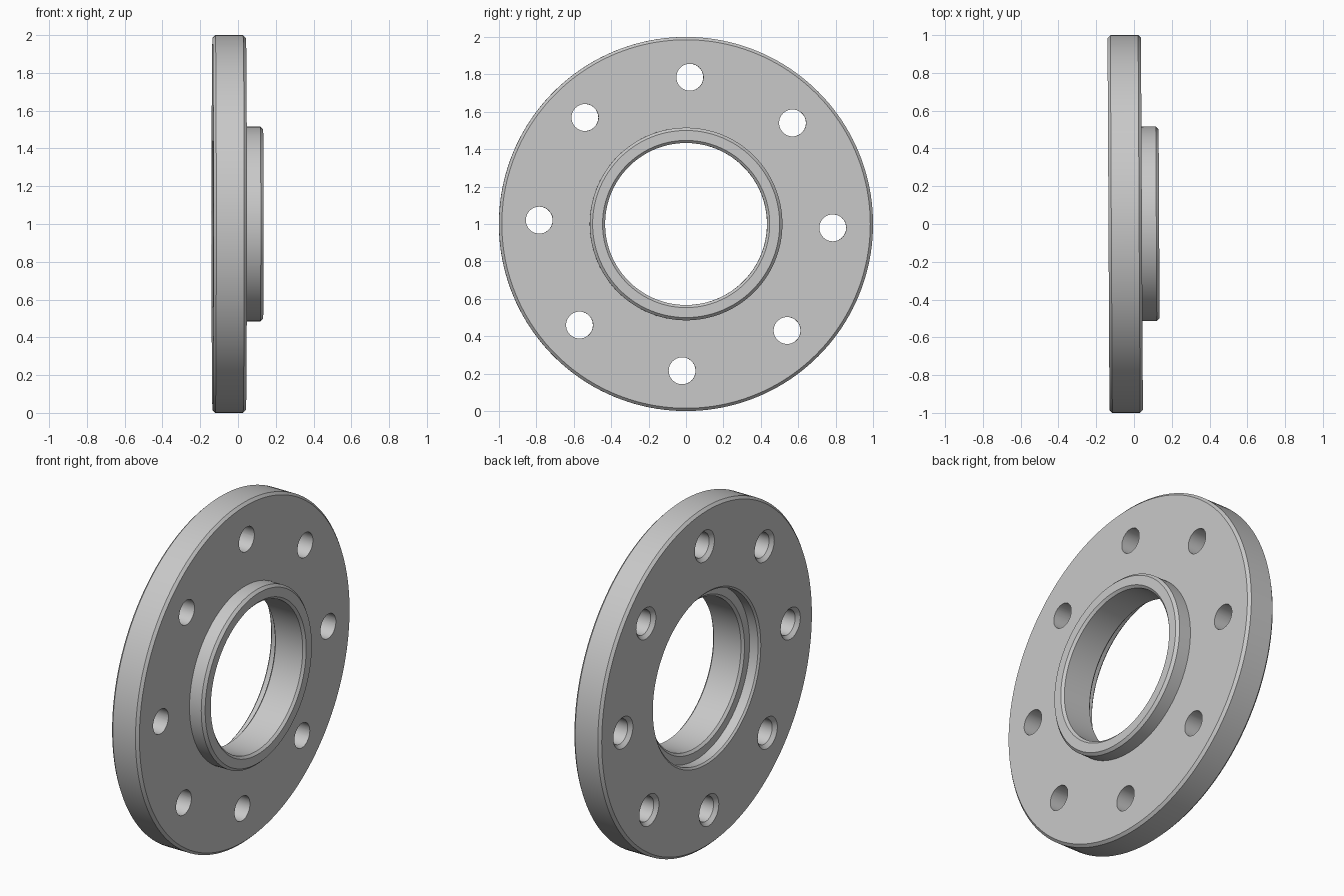
import bpy
import bmesh
import math
from mathutils import Matrix

cube = bpy.data.objects.get("Cube")
if cube:
    bpy.data.objects.remove(cube, do_unlink=True)

steel = bpy.data.materials.new("steel grey")
steel.use_nodes = True
GREY = (0.58, 0.58, 0.58, 1)
steel.diffuse_color = GREY
steel.node_tree.nodes["Principled BSDF"].inputs["Base Color"].default_value = GREY


def lathe(bm, profile, segments, place=Matrix()):
    """Revolve a closed (x, radius) profile about the x axis."""
    rings = []
    for i in range(segments):
        a = 2 * math.pi * i / segments
        rings.append([bm.verts.new(place @ Matrix.Rotation(a, 4, 'X').to_3x3().to_4x4()
                                   @ Matrix.Translation((x, 0, r)).translation)
                      for x, r in profile])
    n = len(profile)
    for i in range(segments):
        p, q = rings[i], rings[(i + 1) % segments]
        for j in range(n):
            k = (j + 1) % n
            bm.faces.new((p[j], p[k], q[k], q[j]))
    return rings


def make_object(name, bm):
    bmesh.ops.remove_doubles(bm, verts=bm.verts, dist=1e-5)
    bmesh.ops.recalc_face_normals(bm, faces=bm.faces)
    mesh = bpy.data.meshes.new(name)
    bm.to_mesh(mesh)
    bm.free()
    mesh.materials.append(steel)
    obj = bpy.data.objects.new(name, mesh)
    bpy.context.collection.objects.link(obj)
    return obj


# Flange body: chamfered disc, raised hub, bore and recess in the back face
bm = bmesh.new()
lathe(bm, [
    (-0.135, 0.985), (-0.12, 1.0), (0.027, 1.0), (0.042, 0.985),   # disc rim
    (0.042, 0.515), (0.118, 0.515), (0.133, 0.50),                 # hub
    (0.133, 0.447), (0.12, 0.433),                                 # bore mouth
    (-0.057, 0.433), (-0.07, 0.447),                               # bore inner edge
    (-0.07, 0.495), (-0.125, 0.495), (-0.135, 0.506),              # recess
], 160)
flange = make_object("flange", bm)

# Eight bolt holes, chamfered at the back face
bm = bmesh.new()
for i in range(8):
    a = math.radians(-1.5 + 45 * i)
    place = Matrix.Translation((0, 0.785 * math.cos(a), 0.785 * math.sin(a)))
    rings = lathe(bm, [(-0.155, 0.112), (-0.115, 0.072), (0.1, 0.072),
                       (0.1, 0.0), (-0.155, 0.0)], 40, place)
    # drop the degenerate faces along the axis
    bmesh.ops.remove_doubles(bm, verts=bm.verts, dist=1e-5)
axis_edges = [e for e in bm.edges if not e.link_faces]
bmesh.ops.delete(bm, geom=axis_edges, context='EDGES')
cutter = make_object("hole_cutter", bm)
cutter.hide_render = True

cut = flange.modifiers.new("bolt holes", 'BOOLEAN')
cut.operation = 'DIFFERENCE'
cut.solver = 'EXACT'
cut.object = cutter
bpy.context.view_layer.objects.active = flange
flange.select_set(True)
cutter.select_set(False)
bpy.ops.object.modifier_apply(modifier=cut.name)
bpy.data.objects.remove(cutter, do_unlink=True)

# Stand the disc on its rim and keep edges crisp
flange.location.z = 1.0
flange.rotation_euler.z = math.radians(0.3)
bpy.ops.object.shade_smooth_by_angle(angle=math.radians(30))
